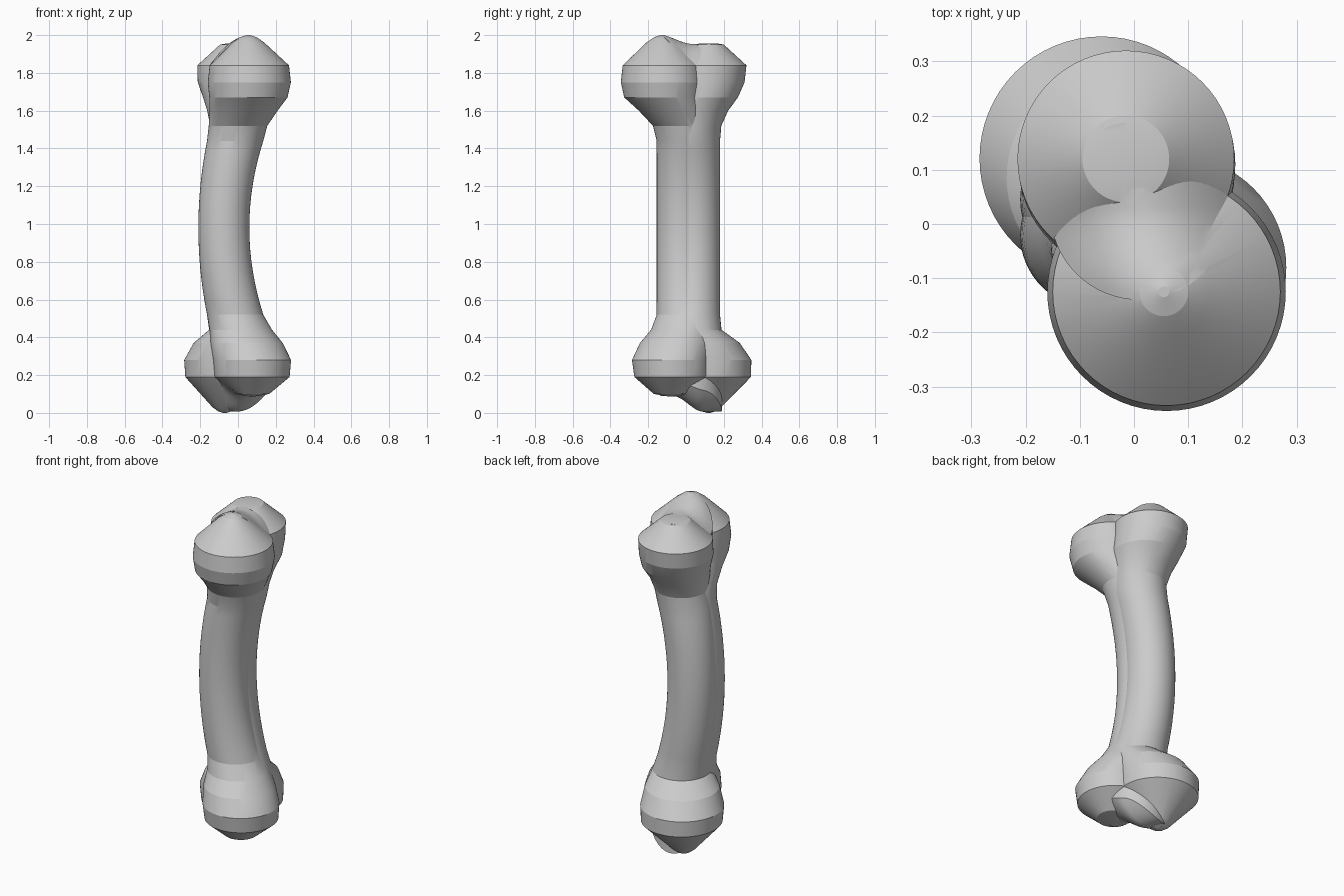
import bpy, bmesh, math
from math import cos, sin, tau

cube = bpy.data.objects.get("Cube")
if cube:
    bpy.data.objects.remove(cube)

SEGMENTS = 64

bone_grey = bpy.data.materials.new("bone grey")
bone_grey.use_nodes = True
colour = (0.6, 0.6, 0.6, 1)
bone_grey.diffuse_color = colour
bone_grey.node_tree.nodes["Principled BSDF"].inputs["Base Color"].default_value = colour


def stack(name, rings):
    """Closed solid skinned over horizontal loops of points, bottom to top."""
    bm = bmesh.new()
    loops = [[bm.verts.new(p) for p in ring] for ring in rings]
    for low, high in zip(loops, loops[1:]):
        for i in range(SEGMENTS):
            j = (i + 1) % SEGMENTS
            bm.faces.new((low[i], low[j], high[j], high[i]))
    bm.faces.new(loops[0][::-1])
    bm.faces.new(loops[-1])
    mesh = bpy.data.meshes.new(name)
    bm.to_mesh(mesh)
    bm.free()
    mesh.materials.append(bone_grey)
    obj = bpy.data.objects.new(name, mesh)
    bpy.context.collection.objects.link(obj)
    return obj


def circle(z, x, y, r):
    return [(x + r * cos(tau * i / SEGMENTS), y + r * sin(tau * i / SEGMENTS), z)
            for i in range(SEGMENTS)]


def strand(name, side, bottom, top):
    """Bowed half of the shaft with a knuckle at each end."""
    shaft = []
    for i in range(17):
        t = i / 8 - 1
        r = 0.135 + 0.014 * t * t
        y = -0.155 + r if side < 0 else 0.18 - r
        shaft.append((0.98 + 0.46 * t, -0.075 + 0.06 * t * t, y, r))
    return stack(name, [circle(*ring) for ring in bottom + shaft + top])


def saddle(name, base, height, direction):
    """Curved filler between two knuckles, domed across and sagging along."""
    rings = [circle(base, 0.01, 0.025, 0.165)]
    for n in range(12, 0, -1):
        ring = circle(0, 0.01, 0.025, 0.165 * n / 12)
        rings.append([(x, y, height(y) - direction * 4 * (x - 0.02 + 0.3 * y) ** 2)
                      for x, y, z in ring])
    obj = stack(name, rings)
    if direction < 0:
        obj.data.flip_normals()
    return obj


def smoothstep(a, b, v):
    t = min(max((v - a) / (b - a), 0), 1)
    return t * t * (3 - 2 * t)


# Front strand with its two knuckles
bone = strand(
    "bone", -1,
    [(0.088, 0.075, -0.08, 0.02), (0.1, 0.075, -0.08, 0.09), (0.19, 0.075, -0.075, 0.198),
     (0.28, 0.075, -0.08, 0.206), (0.37, 0.045, -0.052, 0.192), (0.44, 0.015, -0.02, 0.165)],
    [(1.52, 0, -0.02, 0.155), (1.6, 0.03, -0.07, 0.18), (1.67, 0.055, -0.12, 0.207),
     (1.75, 0.06, -0.125, 0.22), (1.84, 0.06, -0.125, 0.21), (1.96, 0.055, -0.125, 0.085),
     (1.988, 0.055, -0.125, 0.045), (2.0, 0.055, -0.125, 0.01)])

# Back strand with its two knuckles
back = strand(
    "back_strand", 1,
    [(0, -0.07, 0.12, 0.01), (0.008, -0.07, 0.12, 0.035), (0.03, -0.07, 0.12, 0.065),
     (0.19, -0.06, 0.125, 0.219), (0.28, -0.06, 0.121, 0.225), (0.37, -0.035, 0.085, 0.2),
     (0.44, 0.005, 0.03, 0.158)],
    [(1.52, 0, 0.04, 0.147), (1.6, 0, 0.06, 0.163), (1.67, 0, 0.09, 0.185),
     (1.75, -0.013, 0.11, 0.2), (1.84, -0.015, 0.12, 0.2), (1.95, -0.015, 0.12, 0.08),
     (1.955, -0.015, 0.12, 0.05)])

# Saddles bridging the knuckles at each end
top_saddle = saddle("top_saddle", 1.76,
                    lambda y: 1.997 - 0.043 * smoothstep(-0.13, 0.03, y), 1)
bottom_saddle = saddle("bottom_saddle", 0.26,
                       lambda y: 0.09 - 0.083 * smoothstep(-0.07, 0.09, y), -1)

# Fuse everything into one bone
bpy.context.view_layer.objects.active = bone
bone.select_set(True)
for part in (back, top_saddle, bottom_saddle):
    fuse = bone.modifiers.new("fuse", "BOOLEAN")
    fuse.operation = "UNION"
    fuse.solver = "EXACT"
    fuse.object = part
    bpy.ops.object.modifier_apply(modifier=fuse.name)
    bpy.data.objects.remove(part)

bpy.ops.object.shade_smooth_by_angle(angle=math.radians(14))
